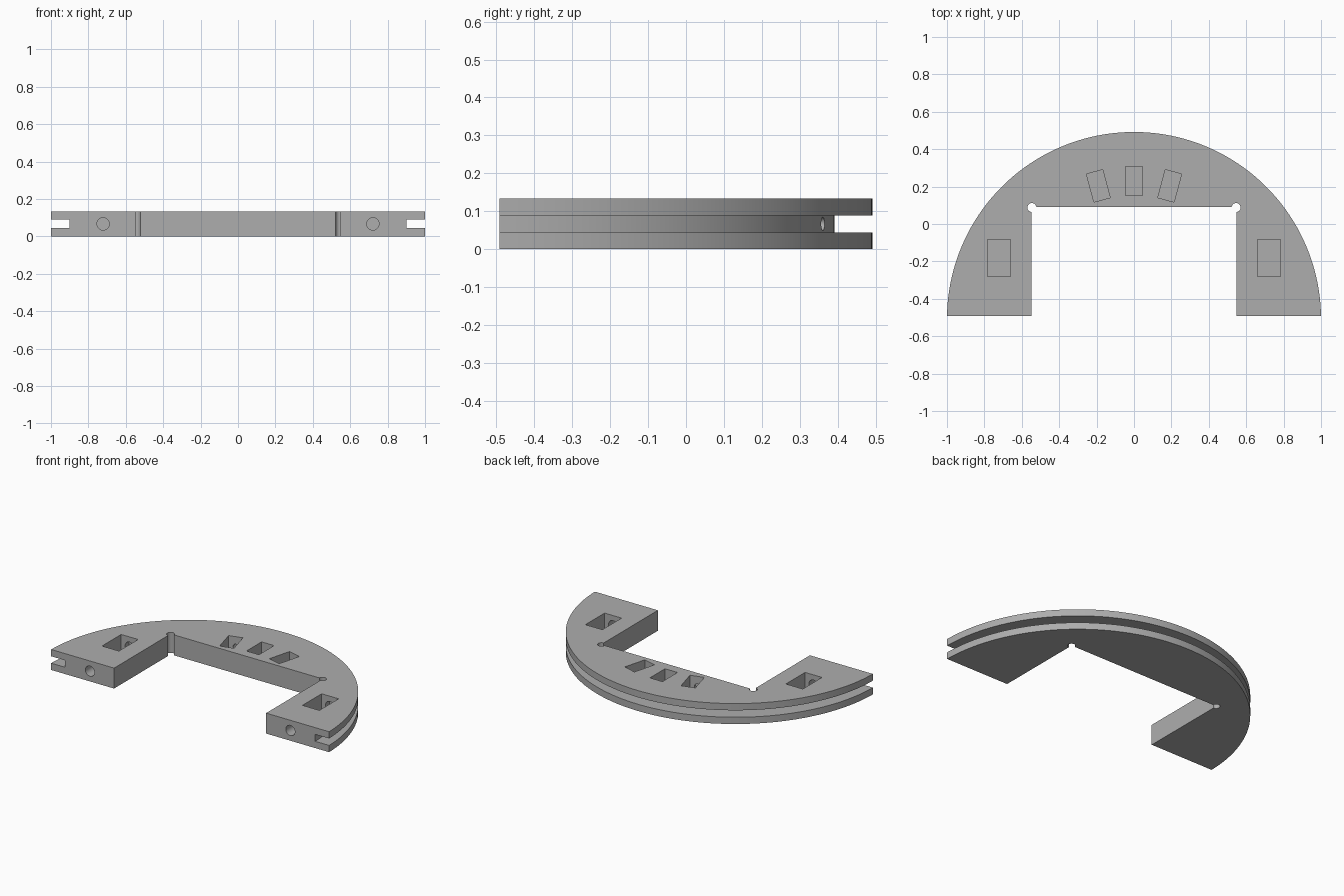
import bpy, bmesh, math
from mathutils import Matrix, Vector

if "Cube" in bpy.data.objects:
    bpy.data.objects.remove(bpy.data.objects["Cube"])

CY = -0.508            # centre of the arc
FRONT = -0.492         # flat front edge
H = 0.133              # plate thickness
MID = H / 2

grey = bpy.data.materials.new("plain grey")
grey.use_nodes = True
colour = (0.42, 0.42, 0.42, 1)
grey.diffuse_color = colour
grey.node_tree.nodes["Principled BSDF"].inputs["Base Color"].default_value = colour


def make_object(name, bm):
    bmesh.ops.recalc_face_normals(bm, faces=bm.faces)
    mesh = bpy.data.meshes.new(name)
    bm.to_mesh(mesh)
    bm.free()
    mesh.materials.append(grey)
    obj = bpy.data.objects.new(name, mesh)
    bpy.context.collection.objects.link(obj)
    return obj


def box(name, centre, size, turn=0):
    bm = bmesh.new()
    matrix = (Matrix.Translation(centre) @ Matrix.Rotation(turn, 4, 'Z')
              @ Matrix.Diagonal((*size, 1)))
    bmesh.ops.create_cube(bm, size=1, matrix=matrix)
    return make_object(name, bm)


def rod(name, start, end, radius):
    start, end = Vector(start), Vector(end)
    axis = end - start
    bm = bmesh.new()
    matrix = (Matrix.Translation((start + end) / 2)
              @ axis.to_track_quat('Z', 'Y').to_matrix().to_4x4())
    bmesh.ops.create_cone(bm, cap_ends=True, segments=32, radius1=radius,
                          radius2=radius, depth=axis.length, matrix=matrix)
    return make_object(name, bm)


def radial(radius, angle):
    return (radius * math.sin(angle), CY + radius * math.cos(angle), MID)


# Disc with a square groove around its rim
bm = bmesh.new()
low, high = 0.044, 0.089
profile = [(0, 0), (1, 0), (1, low), (0.9, low),
           (0.9, high), (1, high), (1, H), (0, H)]
verts = [bm.verts.new((r, CY, z)) for r, z in profile]
edges = [bm.edges.new(pair) for pair in zip(verts, verts[1:])]
bmesh.ops.spin(bm, geom=verts + edges, cent=(0, CY, 0), axis=(0, 0, 1),
               angle=math.tau, steps=160, use_merge=True)
bmesh.ops.remove_doubles(bm, verts=bm.verts, dist=1e-5)
bmesh.ops.dissolve_limit(bm, angle_limit=0.001, verts=bm.verts, edges=bm.edges)
plate = make_object("grooved_half_ring", bm)

# Front half removed, and the square opening between the legs
cutters = [box("front_cut", (0, FRONT - 1, MID), (3, 2, 1)),
           box("opening_cut", (0, -0.455, MID), (1.094, 1.09, 1))]

# Leg pockets, blind screw holes and corner reliefs
FLOOR = 0.03
pocket_z, pocket_h = FLOOR + 0.1, 0.2
for s in (-1, 1):
    x = s * 0.721
    cutters += [
        box("leg_pocket_cut", (x, -0.182, pocket_z), (0.122, 0.197, pocket_h)),
        rod("leg_hole_cut", (x, -0.6, MID), (x, -0.045, MID), 0.033),
        rod("corner_relief_cut", (s * 0.546, 0.088, -0.2), (s * 0.546, 0.088, 0.4), 0.024)]

# Back pockets with radial holes from the groove
for degrees in (-15, 0, 15):
    a = math.radians(degrees)
    px, py, _ = radial(0.737, a)
    cutters += [
        box("back_pocket_cut", (px, py, pocket_z), (0.09, 0.155, pocket_h), -a),
        rod("back_hole_cut", radial(0.64, a), radial(0.95, a), 0.0175)]

for cutter in cutters:
    cutter.hide_render = True
    mod = plate.modifiers.new(cutter.name, 'BOOLEAN')
    mod.operation = 'DIFFERENCE'
    mod.solver = 'EXACT'
    mod.object = cutter

# Bake the cuts and drop the helpers
bpy.context.view_layer.update()
graph = bpy.context.evaluated_depsgraph_get()
result = bpy.data.meshes.new_from_object(plate.evaluated_get(graph))
plate.modifiers.clear()
plate.data = result
result.materials.clear()
result.materials.append(grey)
for poly in result.polygons:
    poly.material_index = 0
for cutter in cutters:
    bpy.data.objects.remove(cutter)

bpy.ops.object.select_all(action='DESELECT')
plate.select_set(True)
bpy.context.view_layer.objects.active = plate
bpy.ops.object.shade_smooth_by_angle(angle=math.radians(30))
